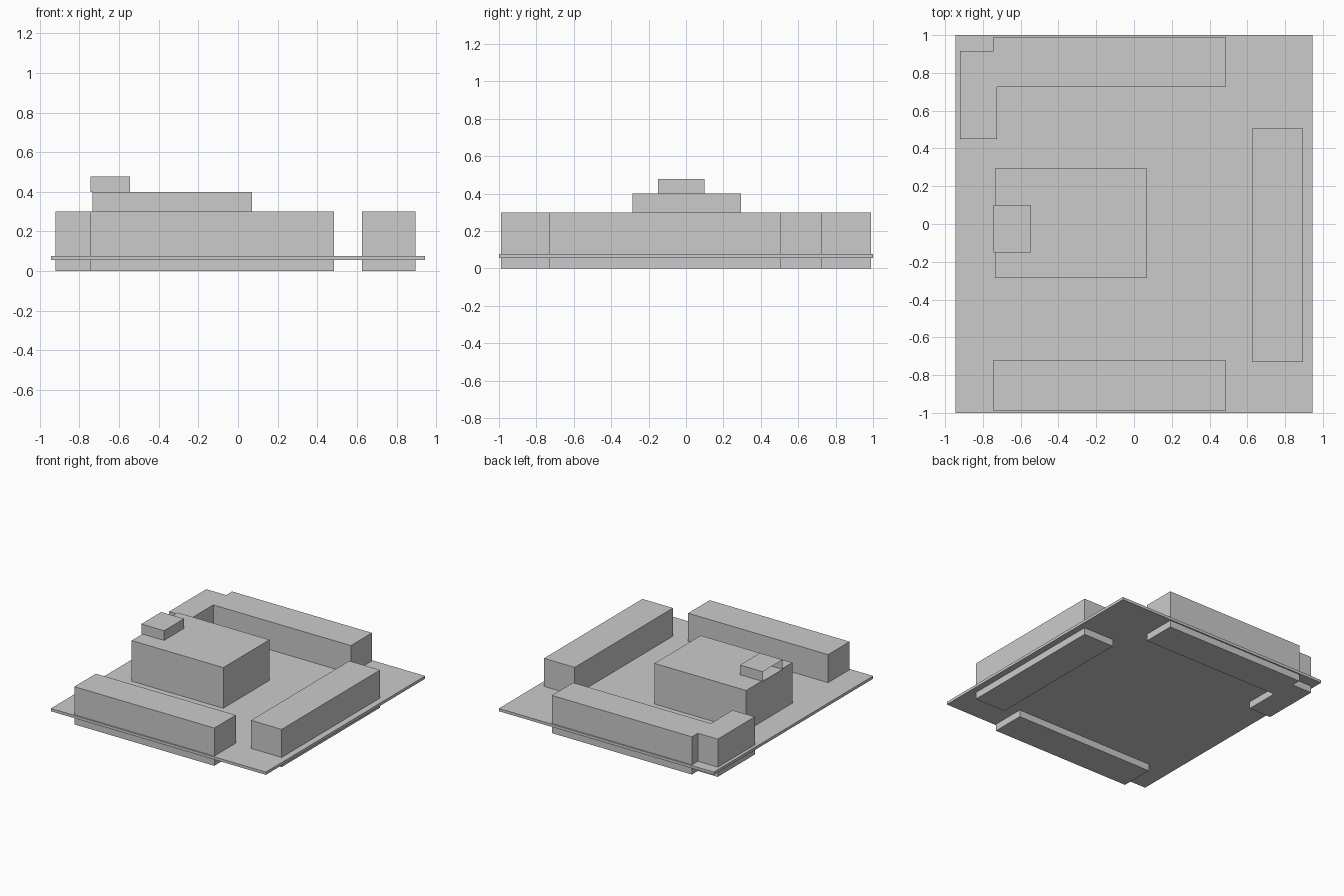
import bpy
import bmesh

if "Cube" in bpy.data.objects:
    bpy.data.objects.remove(bpy.data.objects["Cube"], do_unlink=True)

# Single plain grey for the whole site model
grey = bpy.data.materials.new("plain_grey")
grey.use_nodes = True
colour = (0.6, 0.6, 0.6, 1)
grey.diffuse_color = colour
grey.node_tree.nodes["Principled BSDF"].inputs["Base Color"].default_value = colour


def prism(name, outline, bottom, top, open_left=False):
    """Extrude a counter-clockwise outline upwards into a closed solid."""
    bm = bmesh.new()
    base = bm.faces.new([bm.verts.new((x, y, bottom)) for x, y in outline])
    geom = bmesh.ops.extrude_face_region(bm, geom=[base], use_keep_orig=True)["geom"]
    for v in geom:
        if isinstance(v, bmesh.types.BMVert):
            v.co.z = top
    bmesh.ops.recalc_face_normals(bm, faces=bm.faces)
    if open_left:
        side = [f for f in bm.faces if f.normal.x < -0.9]
        bmesh.ops.delete(bm, geom=side, context="FACES")
    mesh = bpy.data.meshes.new(name)
    bm.to_mesh(mesh)
    bm.free()
    mesh.materials.append(grey)
    obj = bpy.data.objects.new(name, mesh)
    bpy.context.collection.objects.link(obj)
    return obj


def rect(x0, x1, y0, y1):
    return [(x0, y0), (x1, y0), (x1, y1), (x0, y1)]


WALL_TOP = 0.30
PLATE_BOTTOM, PLATE_TOP = 0.055, 0.077

# Ground slab
prism("ground_slab", rect(-0.945, 0.945, -1, 1), PLATE_BOTTOM, PLATE_TOP)

# Surrounding blocks, which pass through the slab
prism("front_block", rect(-0.745, 0.485, -0.99, -0.72), 0, WALL_TOP)
prism("side_block", rect(0.625, 0.895, -0.73, 0.505), 0, WALL_TOP)
prism("back_corner_block",
      [(-0.92, 0.45), (-0.725, 0.45), (-0.725, 0.725), (0.485, 0.725),
       (0.485, 0.99), (-0.745, 0.99), (-0.745, 0.915), (-0.92, 0.915)],
      0, WALL_TOP)

# Central building and its rooftop box, open on one side
prism("central_building", rect(-0.735, 0.07, -0.285, 0.295), PLATE_TOP, 0.40)
prism("rooftop_box", rect(-0.745, -0.545, -0.15, 0.10), 0.40, 0.477, open_left=True)
